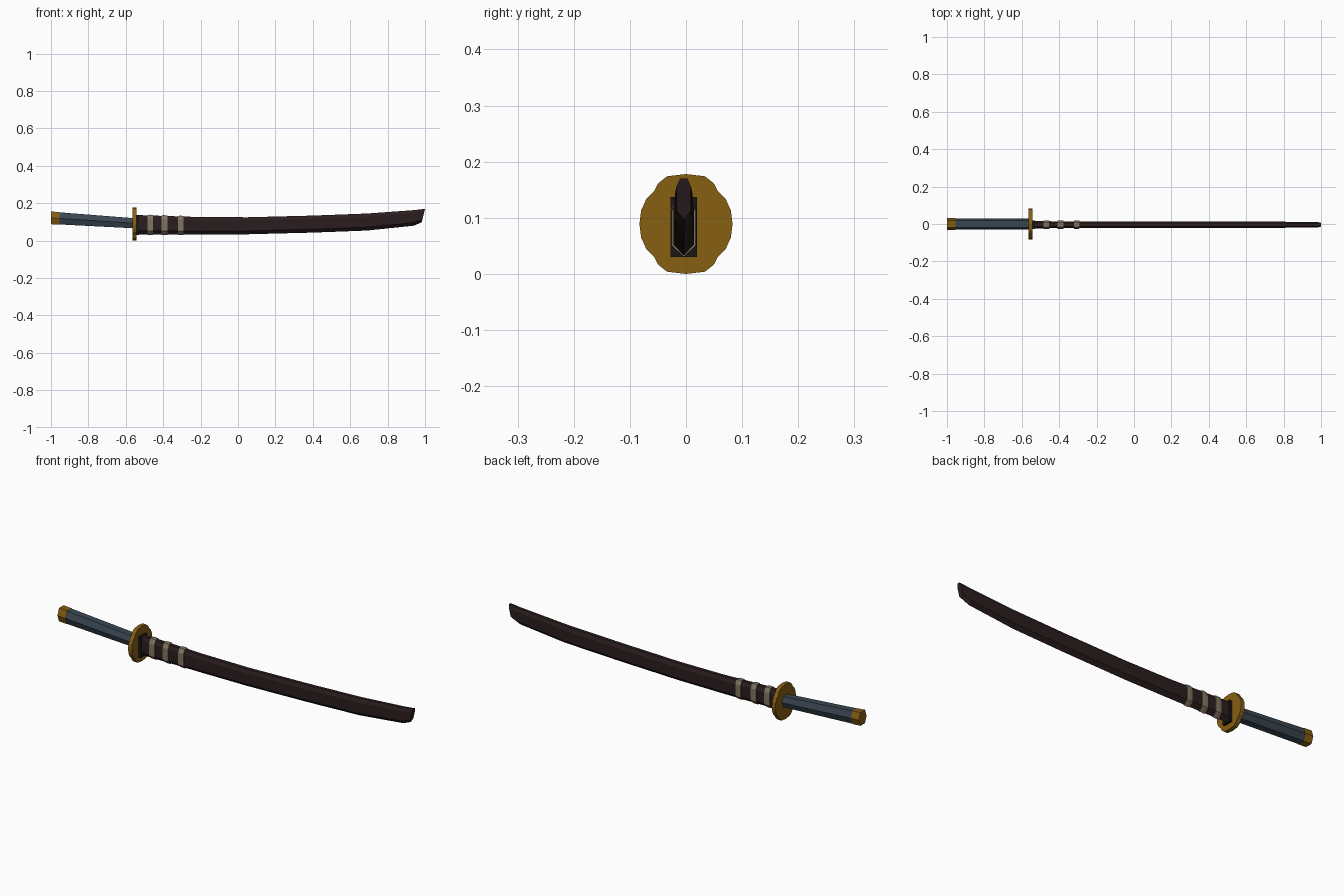
import bpy, bmesh, math

if "Cube" in bpy.data.objects:
    bpy.data.objects.remove(bpy.data.objects["Cube"])


def material(name, rgb):
    m = bpy.data.materials.new(name)
    m.diffuse_color = (*rgb, 1)
    m.use_nodes = True
    m.node_tree.nodes["Principled BSDF"].inputs["Base Color"].default_value = m.diffuse_color
    return m


GOLD = material("dull gold", (0.24, 0.115, 0.006))
SLATE = material("slate blue", (0.043, 0.062, 0.083))
BROWN = material("dark brown", (0.024, 0.0125, 0.013))
BLACK = material("near black", (0.010, 0.008, 0.008))
CREAM = material("faded cord", (0.22, 0.18, 0.12))


def loft(name, rings, mat):
    """Skin a list of closed rings and cap both ends."""
    bm = bmesh.new()
    loops = [[bm.verts.new(p) for p in r] for r in rings]
    for a, b in zip(loops, loops[1:]):
        for i in range(len(a)):
            j = (i + 1) % len(a)
            bm.faces.new((a[i], a[j], b[j], b[i]))
    bm.faces.new(loops[0])
    bm.faces.new(loops[-1])
    bmesh.ops.recalc_face_normals(bm, faces=bm.faces)
    me = bpy.data.meshes.new(name)
    bm.to_mesh(me)
    bm.free()
    me.materials.append(mat)
    ob = bpy.data.objects.new(name, me)
    bpy.context.collection.objects.link(ob)
    return ob


# scabbard stations: x at top, x at bottom, top z, bottom z, half width
STATIONS = [(-0.545, -0.545, 0.137, 0.034, 0.019), (-0.2, -0.2, 0.126, 0.033, 0.018),
            (0.05, 0.05, 0.125, 0.034, 0.018), (0.4, 0.4, 0.134, 0.043, 0.018),
            (0.69, 0.69, 0.145, 0.054, 0.017), (0.94, 0.94, 0.163, 0.080, 0.015),
            (1.0, 0.982, 0.170, 0.098, 0.013)]
YC = -0.004


def section(xt, xb, top, bot, w, grow=0.0):
    """Flat-backed section with a V-shaped lower edge."""
    w, top, bot = w + grow, top + grow, bot - grow
    h = top - bot
    half = [(w * 0.5, 1), (w, 0.8), (w, 0.2)]
    pts = half + [(0, 0)] + [(-y, t) for y, t in reversed(half)]
    return [(xb + (xt - xb) * t, YC + y, bot + h * t) for y, t in pts]


def station_at(x):
    for a, b in zip(STATIONS, STATIONS[1:]):
        if a[0] <= x <= b[0]:
            t = (x - a[0]) / (b[0] - a[0])
            return [p + (q - p) * t for p, q in zip(a, b)]


loft("scabbard", [section(*s) for s in STATIONS], BROWN)

# cord bands round the scabbard
for i, x in enumerate((-0.470, -0.393, -0.306)):
    loft(f"cord_band_{i + 1}",
         [section(*station_at(x + d), grow=g)
          for d, g in ((-0.015, 0.003), (0, 0.004), (0.015, 0.003))], CREAM)

# squared collar at the scabbard mouth
loft("mouth_collar", [[(x, YC + y, z) for y, z in
                       ((-0.024, 0.03), (0.024, 0.03), (0.024, 0.137), (-0.024, 0.137))]
                      for x in (-0.55, -0.53)], BLACK)

# lobed guard, one quarter mirrored
quarter = [(0.034, 0.085), (0.050, 0.072), (0.057, 0.058), (0.071, 0.044),
           (0.080, 0.024), (0.083, 0.0)]
right = [(0.0, 0.089)] + quarter + [(y, -z) for y, z in reversed(quarter[:-1])] + [(0.0, -0.089)]
outline = right + [(-y, z) for y, z in reversed(right[1:-1])]
loft("guard", [[(x, y, 0.089 + z) for y, z in outline] for x in (-0.564, -0.543)], GOLD)


# six-sided grip and end cap, flaring towards the end
def grip_ring(x, grow=0.0):
    t = (-0.555 - x) / 0.445
    zc, hz, hy = 0.093 + 0.029 * t, 0.027 + 0.006 * t + grow, 0.029 + 0.001 * t + grow
    return [(x, hy * a, zc + hz * b) for a, b in
            ((1, 0), (0.6, 1), (-0.6, 1), (-1, 0), (-0.6, -1), (0.6, -1))]


loft("grip", [grip_ring(-0.96), grip_ring(-0.555)], SLATE)
loft("end_cap", [grip_ring(-1.0, 0.001), grip_ring(-0.955, 0.001)], GOLD)
